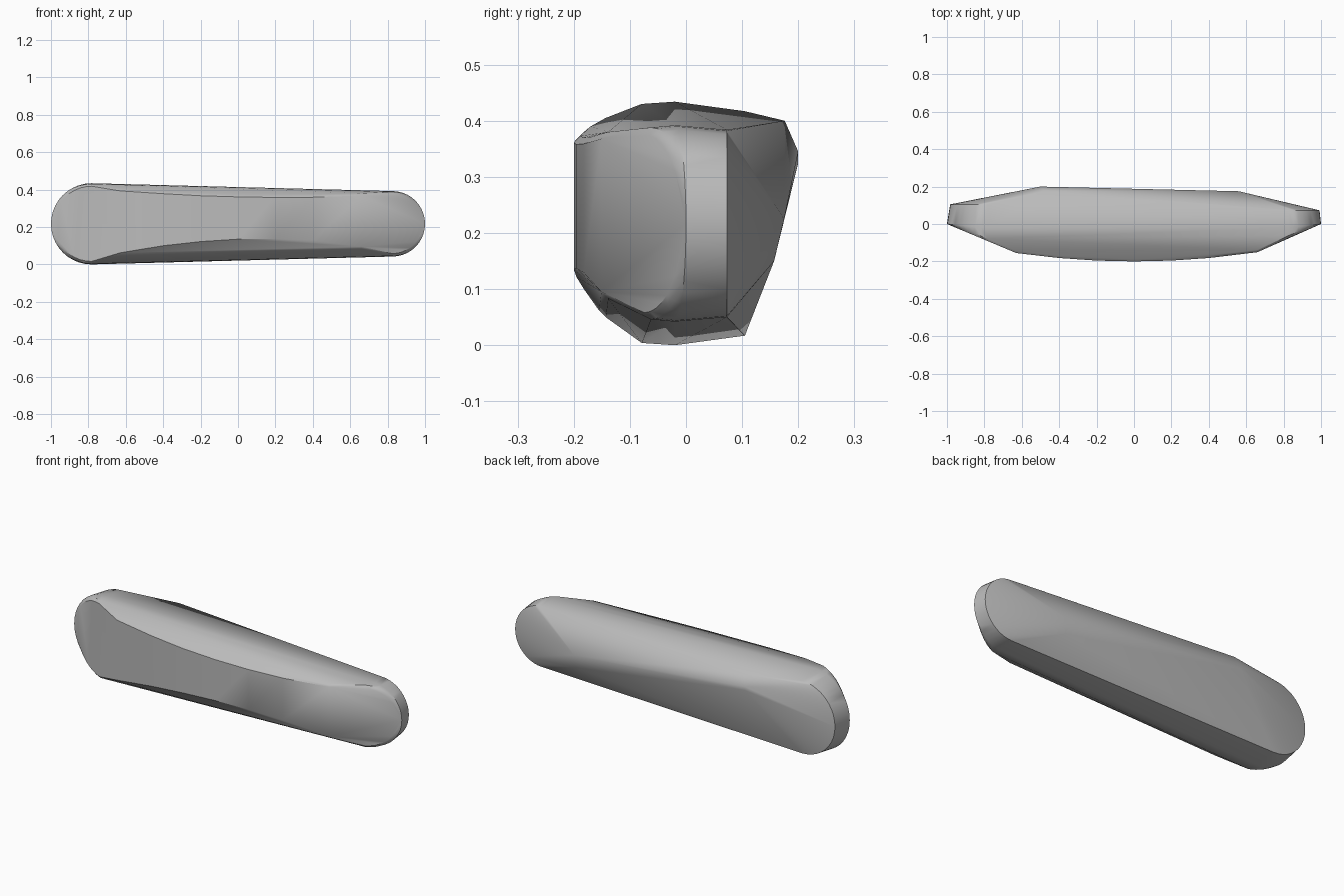
import bpy, bmesh, math
from math import radians, cos, sin

cube = bpy.data.objects.get("Cube")
if cube:
    bpy.data.objects.remove(cube, do_unlink=True)

# One plain grey
grey = bpy.data.materials.new("grey")
grey.use_nodes = True
grey.diffuse_color = (0.5, 0.5, 0.5, 1)
bsdf = grey.node_tree.nodes["Principled BSDF"]
bsdf.inputs["Base Color"].default_value = (0.5, 0.5, 0.5, 1)
bsdf.inputs["Roughness"].default_value = 0.6

STEPS = 20
SOFT = 0.012  # size of the softened front edge


# The bowed front: sloped flats at the ends, a shallow arc between
def front_y(x):
    if x < -0.63:
        return -0.419 * (x + 1)
    if x > 0.66:
        return -0.426 * (1 - x)
    return -0.2 + 0.113 * x * x


# Stacked half-round sections for one end: back rim, widest line, front edge
def end_points(cx, radius, side, rim_radius, rim_y):
    pts = []
    for i in range(STEPS + 1):
        a = radians(-90 + 180 * i / STEPS)
        c, s = side * cos(a), sin(a)

        def at(r):
            return cx + r * c, 0.217 + r * s

        x, z = at(rim_radius)
        pts.append((x, rim_y, z))
        x, z = at(radius)
        pts.append((x, -0.02 * (1 - abs(c)), z))
        x, z = at(radius - 0.004)
        pts.append((x, front_y(x) + SOFT, z))
        x, z = at(radius - 0.004 - SOFT)
        pts.append((x, front_y(x), z))
    return pts


points = end_points(-0.783, 0.217, -1, 0.2, 0.105)
points += end_points(0.825, 0.175, 1, 0.167, 0.073)

# Lower and upper edges of the front face between the ends: x, low z, high z
for x, low, high in [(-0.63, 0.05, 0.405), (-0.4, 0.088, 0.39), (-0.2, 0.11, 0.379),
                     (0, 0.123, 0.373), (0.2, 0.125, 0.37), (0.4, 0.117, 0.371),
                     (0.66, 0.083, 0.38)]:
    y = front_y(x)
    points += [(x, y + SOFT, low), (x, y + SOFT, high),
               (x, y, low + SOFT), (x, y, high - SOFT)]

# Raised ridge corners on the back
points += [(-0.48, 0.176, 0.4), (-0.5, 0.2, 0.345), (-0.5, 0.2, 0.325),
           (0.56, 0.175, 0.225), (0.56, 0.157, 0.15)]

# Wrap the sections in one faceted skin
bm = bmesh.new()
for p in points:
    bm.verts.new(p)
hull = bmesh.ops.convex_hull(bm, input=bm.verts[:], use_existing_faces=False)
bmesh.ops.delete(bm, geom=[v for v in bm.verts if not v.link_faces], context='VERTS')
bmesh.ops.dissolve_limit(bm, angle_limit=radians(0.5), verts=bm.verts[:], edges=bm.edges[:])
bmesh.ops.recalc_face_normals(bm, faces=bm.faces[:])
mesh = bpy.data.meshes.new("tapered_body")
bm.to_mesh(mesh)
bm.free()
mesh.materials.append(grey)
body = bpy.data.objects.new("tapered_body", mesh)
bpy.context.collection.objects.link(body)

# Smooth curves, crisp creases
bpy.ops.object.select_all(action='DESELECT')
body.select_set(True)
bpy.context.view_layer.objects.active = body
bpy.ops.object.shade_smooth_by_angle(angle=radians(35))
